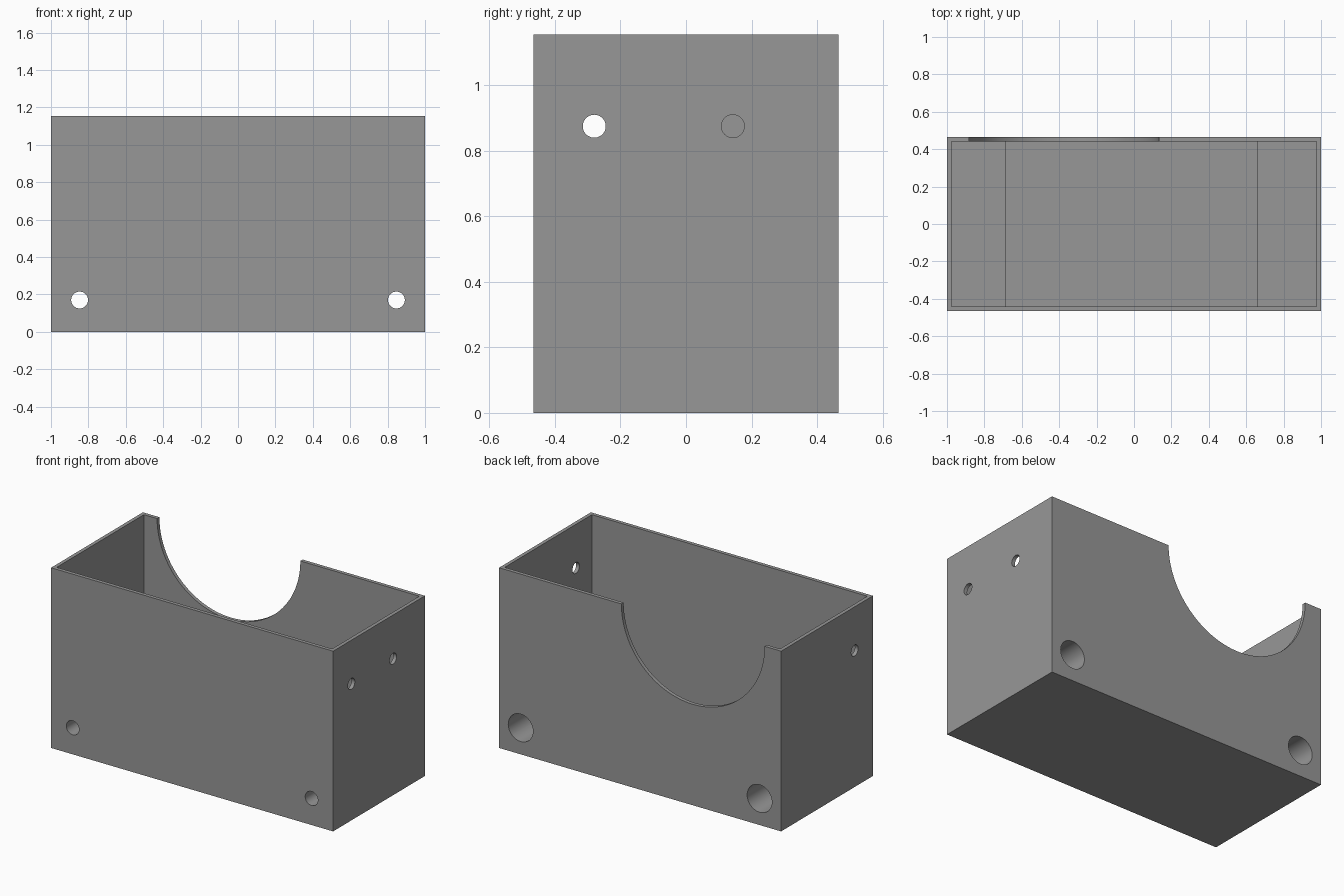
import bpy, bmesh, math
from mathutils import Matrix, Vector

if "Cube" in bpy.data.objects:
    bpy.data.objects.remove(bpy.data.objects["Cube"])

L, W, H, T = 2.0, 0.93, 1.155, 0.0235   # length, depth, height, wall
BLOCK_H = 0.33                          # height of the solid screw blocks
FRONT, BACK = -W / 2, W / 2

grey = bpy.data.materials.new("grey plastic")
grey.diffuse_color = (0.31, 0.31, 0.31, 1)
grey.use_nodes = True
grey.node_tree.nodes["Principled BSDF"].inputs["Base Color"].default_value = grey.diffuse_color


def prism(name, profile, y0, y1):
    """Extrude an x-z outline from y0 to y1."""
    bm = bmesh.new()
    face = bm.faces.new([bm.verts.new((x, y0, z)) for x, z in profile])
    ext = bmesh.ops.extrude_face_region(bm, geom=[face])
    verts = [v for v in ext["geom"] if isinstance(v, bmesh.types.BMVert)]
    bmesh.ops.translate(bm, verts=verts, vec=(0, y1 - y0, 0))
    bmesh.ops.recalc_face_normals(bm, faces=bm.faces)
    return to_object(name, bm)


def rod(name, radius, start, end, segments=48):
    """Cylinder between two points."""
    a, b = Vector(start), Vector(end)
    turn = (b - a).to_track_quat('Z', 'Y').to_matrix().to_4x4()
    bm = bmesh.new()
    bmesh.ops.create_cone(bm, cap_ends=True, segments=segments, radius1=radius,
                          radius2=radius, depth=(b - a).length,
                          matrix=Matrix.Translation((a + b) / 2) @ turn)
    return to_object(name, bm)


def to_object(name, bm):
    me = bpy.data.meshes.new(name)
    bm.to_mesh(me)
    bm.free()
    me.materials.append(grey)
    ob = bpy.data.objects.new(name, me)
    bpy.context.collection.objects.link(ob)
    return ob


# Outer body
box = prism("open_box", [(-1, 0), (1, 0), (1, H), (-1, H)], FRONT, BACK)

# Stepped cavity, leaving a solid screw block at each end of the floor
xi = L / 2 - T
cutters = [prism("cavity_cutter", [
    (-0.685, T), (0.66, T), (0.66, BLOCK_H), (xi, BLOCK_H),
    (xi, H + 0.1), (-xi, H + 0.1), (-xi, BLOCK_H), (-0.685, BLOCK_H)],
    FRONT + T, BACK - T)]

# Half-round opening in the back wall
cutters.append(rod("opening_cutter", 0.508, (-0.375, BACK - 0.1, H),
                   (-0.375, BACK + 0.1, H), 96))

# Screw holes through the blocks, with wide bores from the back
for x in (-0.847, 0.847):
    cutters.append(rod("screw_cutter", 0.045, (x, FRONT - 0.1, 0.17), (x, 0, 0.17)))
    cutters.append(rod("bore_cutter", 0.088, (x, FRONT + 0.2, 0.17), (x, BACK + 0.1, 0.17)))

# Small holes in the end walls: two on the right, one on the left
for side, y in ((1, -0.28), (1, 0.143), (-1, -0.28)):
    cutters.append(rod("side_hole_cutter", 0.035, (side * 0.9, y, 0.875),
                       (side * 1.1, y, 0.875)))

for c in cutters:
    mod = box.modifiers.new(c.name, 'BOOLEAN')
    mod.operation, mod.solver, mod.object = 'DIFFERENCE', 'EXACT', c
bpy.context.view_layer.objects.active = box
box.select_set(True)
for name in [m.name for m in box.modifiers]:
    bpy.ops.object.modifier_apply(modifier=name)
for c in cutters:
    bpy.data.objects.remove(c)

bpy.ops.object.shade_smooth_by_angle(angle=math.radians(30))
